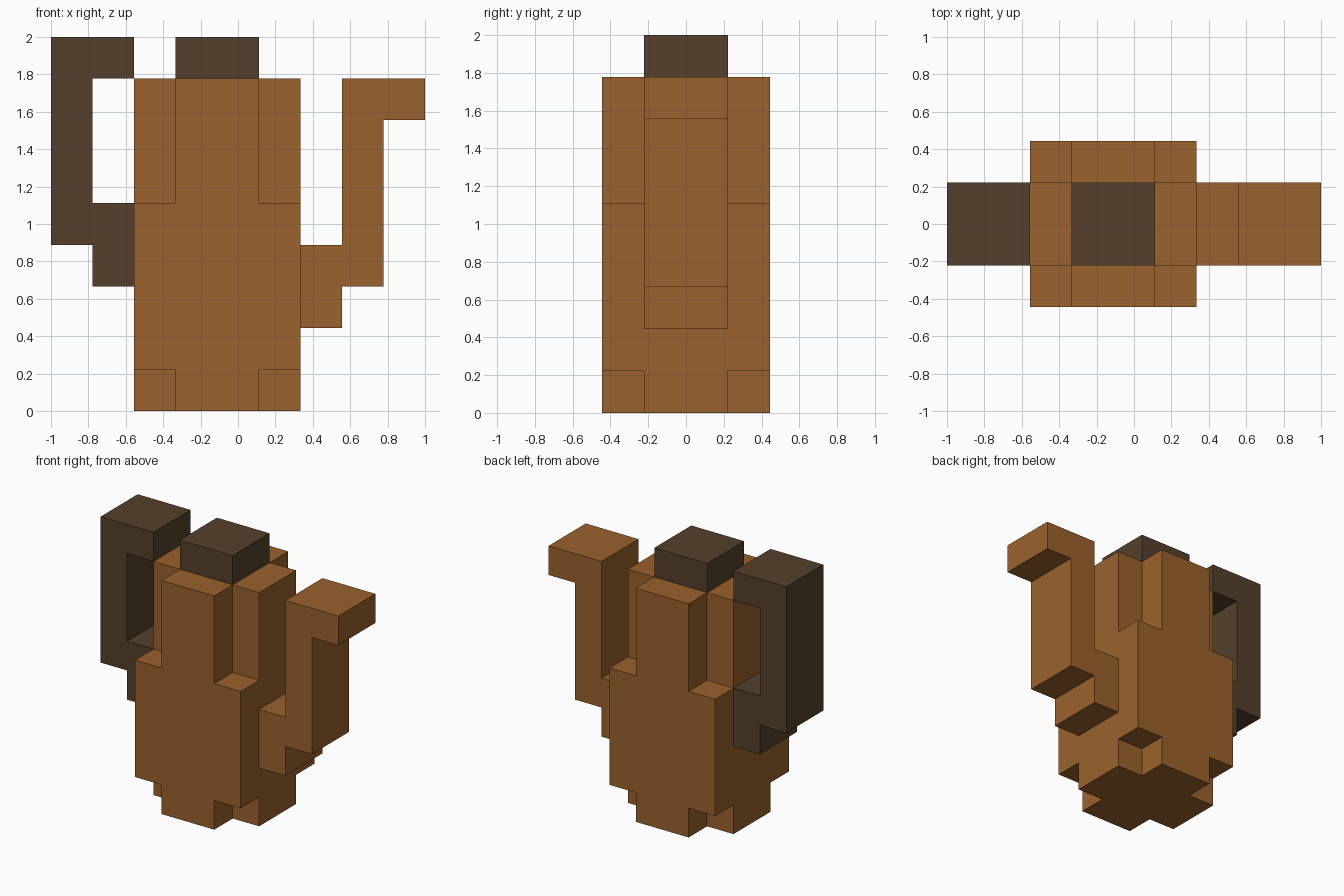
import bpy
import bmesh
from mathutils import Vector

U = 2 / 9  # one block; the model is nine blocks wide and nine high

cube = bpy.data.objects.get("Cube")
if cube:
    bpy.data.objects.remove(cube, do_unlink=True)


def material(name, rgb):
    mat = bpy.data.materials.new(name)
    mat.use_nodes = True
    mat.diffuse_color = (*rgb, 1)
    bsdf = next(n for n in mat.node_tree.nodes if n.type == 'BSDF_PRINCIPLED')
    bsdf.inputs["Base Color"].default_value = (*rgb, 1)
    bsdf.inputs["Roughness"].default_value = 0.8
    return mat


copper = material("copper brown", (0.328, 0.122, 0.026))
dark = material("dark brown", (0.089, 0.051, 0.025))


def finish(name, bm, mat):
    bmesh.ops.recalc_face_normals(bm, faces=bm.faces)
    mesh = bpy.data.meshes.new(name)
    bm.to_mesh(mesh)
    bm.free()
    if mat:
        mesh.materials.append(mat)
    obj = bpy.data.objects.new(name, mesh)
    bpy.context.collection.objects.link(obj)
    return obj


def add_box(bm, low, high):
    """Box between two corners, in blocks; x counts from the left edge, y from the centre."""
    verts = bmesh.ops.create_cube(bm, size=1)["verts"]
    for v in verts:
        v.co = Vector((low[i] if v.co[i] < 0 else high[i]) * U for i in range(3))
        v.co.x -= 1


def side_profile(name, points, mat):
    """Outline in x and z (blocks), two blocks thick and centred in y."""
    bm = bmesh.new()
    face = bm.faces.new([bm.verts.new((x * U - 1, -U, z * U)) for x, z in points])
    grown = bmesh.ops.extrude_face_region(bm, geom=[face])["geom"]
    moved = [g for g in grown if isinstance(g, bmesh.types.BMVert)]
    bmesh.ops.translate(bm, verts=moved, vec=(0, 2 * U, 0))
    return finish(name, bm, mat)


# Pot body: a block with its corners notched at the foot and shoulder
bm = bmesh.new()
add_box(bm, (2, -2, 0), (6, 2, 8))
body = finish("pot_body", bm, copper)

bm = bmesh.new()
for x0, x1 in ((1, 3), (5, 7)):
    for y0, y1 in ((-3, -1), (1, 3)):
        for z0, z1 in ((-1, 1), (5, 9)):
            add_box(bm, (x0, y0, z0), (x1, y1, z1))
cutter = finish("corner_cutter", bm, None)
cutter.hide_render = True

notch = body.modifiers.new("corner notches", 'BOOLEAN')
notch.operation = 'DIFFERENCE'
notch.solver = 'EXACT'
notch.object = cutter
bpy.context.view_layer.objects.active = body
bpy.ops.object.modifier_apply(modifier=notch.name)
bpy.data.objects.remove(cutter, do_unlink=True)

# Lid
bm = bmesh.new()
add_box(bm, (3, -1, 8), (5, 1, 9))
finish("lid", bm, dark)

# Stepped spout and open handle
side_profile("spout", [(6, 2), (7, 2), (7, 3), (8, 3), (8, 7), (9, 7),
                       (9, 8), (7, 8), (7, 4), (6, 4)], copper)
side_profile("handle", [(2, 9), (0, 9), (0, 4), (1, 4), (1, 3), (2, 3),
                        (2, 5), (1, 5), (1, 8), (2, 8)], dark)
